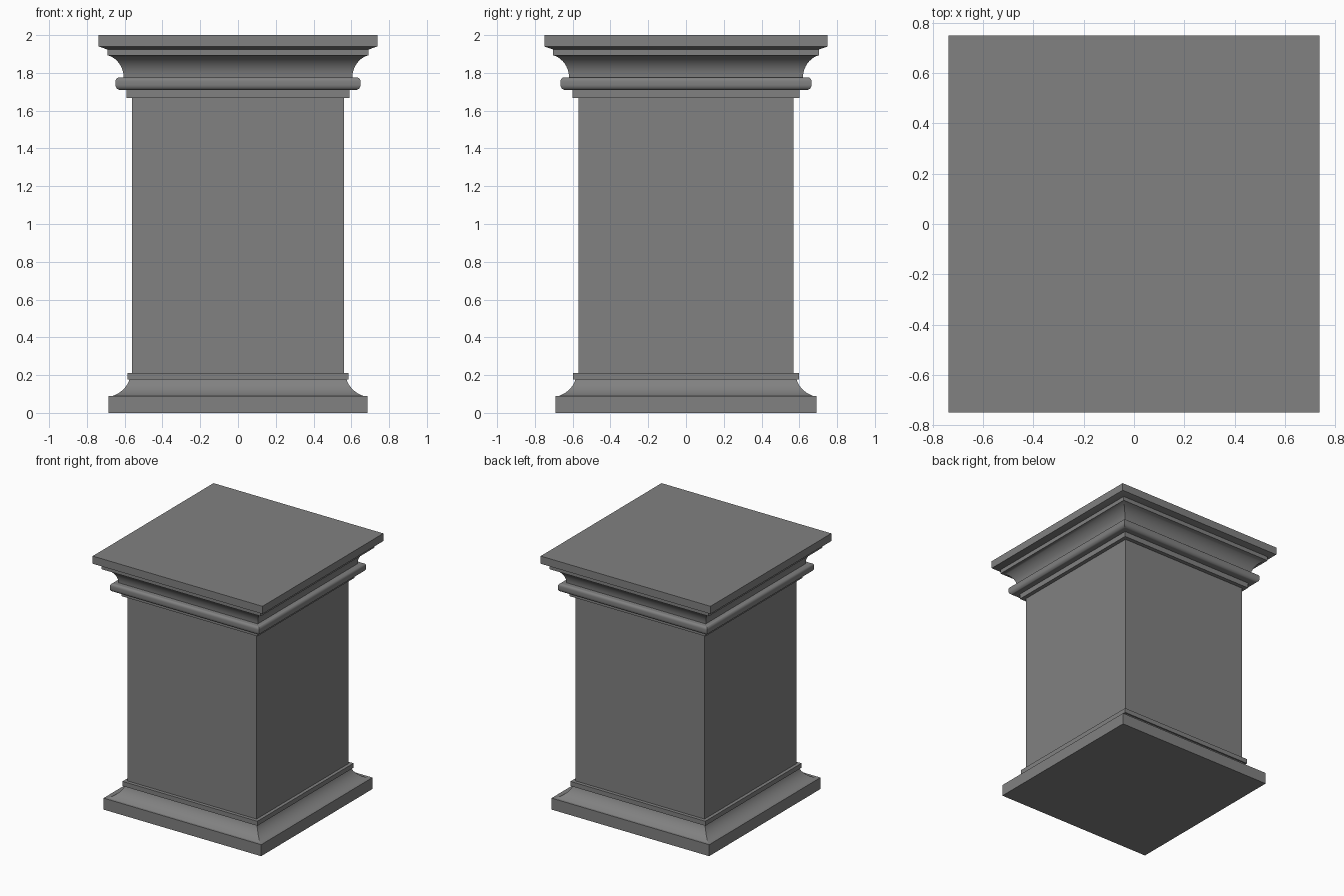
import bpy, bmesh, math

cube = bpy.data.objects.get("Cube")
if cube:
    bpy.data.objects.remove(cube, do_unlink=True)

stone = bpy.data.materials.new("grey_stone")
stone.use_nodes = True
GREY = (0.22, 0.22, 0.22, 1)
stone.diffuse_color = GREY
stone.node_tree.nodes["Principled BSDF"].inputs["Base Color"].default_value = GREY


def arc(centre, radii, start, end, steps=10):
    """Elliptical run of (half width, height) profile points."""
    angles = [math.radians(start + (end - start) * i / steps) for i in range(steps + 1)]
    return [(centre[0] + radii[0] * math.cos(a), centre[1] + radii[1] * math.sin(a))
            for a in angles]


def moulding(name, profile, extra_depth):
    """Sweep a profile around a rectangle with mitred corners, capped at both ends."""
    bm = bmesh.new()
    rings = []
    for w, z in profile:
        d = w + extra_depth
        rings.append([bm.verts.new((sx * w, sy * d, z))
                      for sx, sy in ((-1, -1), (1, -1), (1, 1), (-1, 1))])
    for low, high in zip(rings, rings[1:]):
        for i in range(4):
            j = (i + 1) % 4
            bm.faces.new((low[i], low[j], high[j], high[i]))
    bm.faces.new(rings[0][::-1])
    bm.faces.new(rings[-1])
    mesh = bpy.data.meshes.new(name)
    bm.to_mesh(mesh)
    bm.free()
    mesh.materials.append(stone)
    obj = bpy.data.objects.new(name, mesh)
    bpy.context.collection.objects.link(obj)
    bpy.ops.object.select_all(action="DESELECT")
    obj.select_set(True)
    bpy.context.view_layer.objects.active = obj
    bpy.ops.object.shade_smooth_by_angle(angle=math.radians(30))
    return obj


def slab(name, half_width, bottom, top, extra_depth):
    return moulding(name, [(half_width, bottom), (half_width, top)], extra_depth)


# Base
slab("plinth", 0.685, 0, 0.09, 0.006)
moulding("base_cove", arc((0.72, 0.21), (0.15, 0.13), 248, 195), 0.01)
slab("base_fillet", 0.586, 0.176, 0.212, 0.011)

# Shaft
slab("shaft", 0.56, 0.212, 1.668, 0.01)

# Capital
slab("neck_fillet", 0.591, 1.668, 1.71, 0.011)
moulding("neck_roll",
         [(0.6, 1.709)] + arc((0.622, 1.737), (0.027, 0.028), -90, 0, 6)
         + arc((0.629, 1.755), (0.02, 0.021), 0, 90, 6), 0.016)
moulding("capital_cove", arc((0.72, 1.775), (0.115, 0.123), 180, 105), 0.014)
slab("capital_fillet", 0.691, 1.892, 1.926, 0.014)
moulding("top_slab", [(0.692, 1.924), (0.738, 1.94), (0.738, 2)], 0.012)
